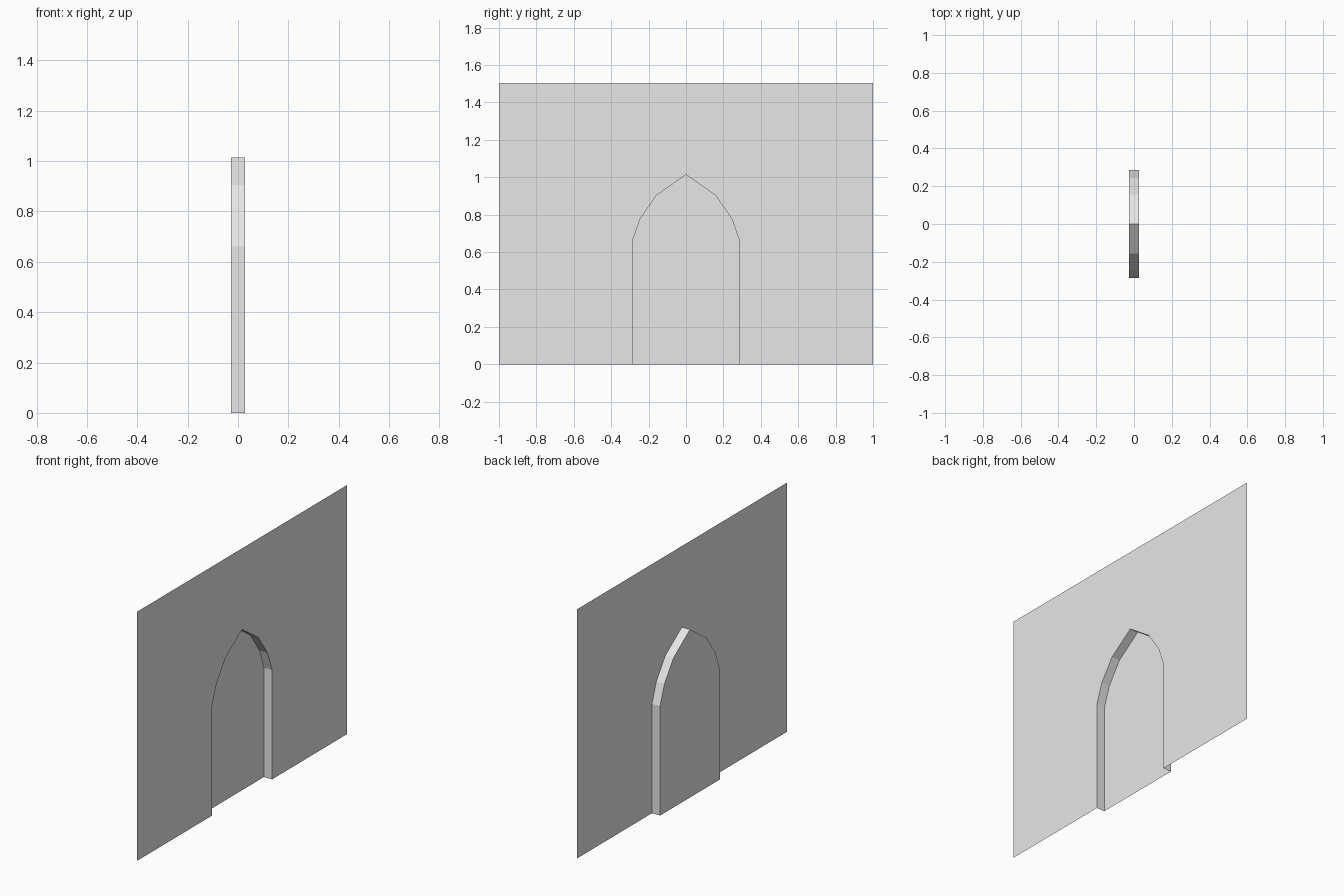
import bpy

if "Cube" in bpy.data.objects:
    bpy.data.objects.remove(bpy.data.objects["Cube"], do_unlink=True)

FRONT, BACK = 0.027, -0.027   # wall plane and recessed plane
HALF_LENGTH, HEIGHT = 1.0, 1.503

# single plaster colour
grey = bpy.data.materials.new("light grey")
grey.use_nodes = True
colour = (0.8, 0.8, 0.8, 1.0)
grey.diffuse_color = colour
grey.node_tree.nodes["Principled BSDF"].inputs["Base Color"].default_value = colour

# pointed arch outline (y, z), mirrored about the apex
half = [(0.286, 0.0), (0.286, 0.66), (0.244, 0.779), (0.157, 0.904)]
arch = [(-y, z) for y, z in half] + [(0.0, 1.014)] + half[::-1]


def add_sheet(name, verts, faces):
    mesh = bpy.data.meshes.new(name)
    mesh.from_pydata(verts, [], faces)
    mesh.materials.append(grey)
    mesh.update()
    obj = bpy.data.objects.new(name, mesh)
    bpy.context.collection.objects.link(obj)
    return obj


def at_depth(x, outline):
    return [(x, y, z) for y, z in outline]


# thin wall with the arched opening
outline = [(-HALF_LENGTH, 0)] + arch + [
    (HALF_LENGTH, 0), (HALF_LENGTH, HEIGHT), (-HALF_LENGTH, HEIGHT)]
add_sheet("wall", at_depth(FRONT, outline), [list(range(len(outline)))])

# recessed panel filling the arch
n = len(arch)
add_sheet("door_panel", at_depth(BACK, arch), [list(range(n))[::-1]])

# jambs and arch soffit joining wall to panel, open at the floor
add_sheet("arch_reveal", at_depth(FRONT, arch) + at_depth(BACK, arch),
          [(n + i, n + i + 1, i + 1, i) for i in range(n - 1)])
